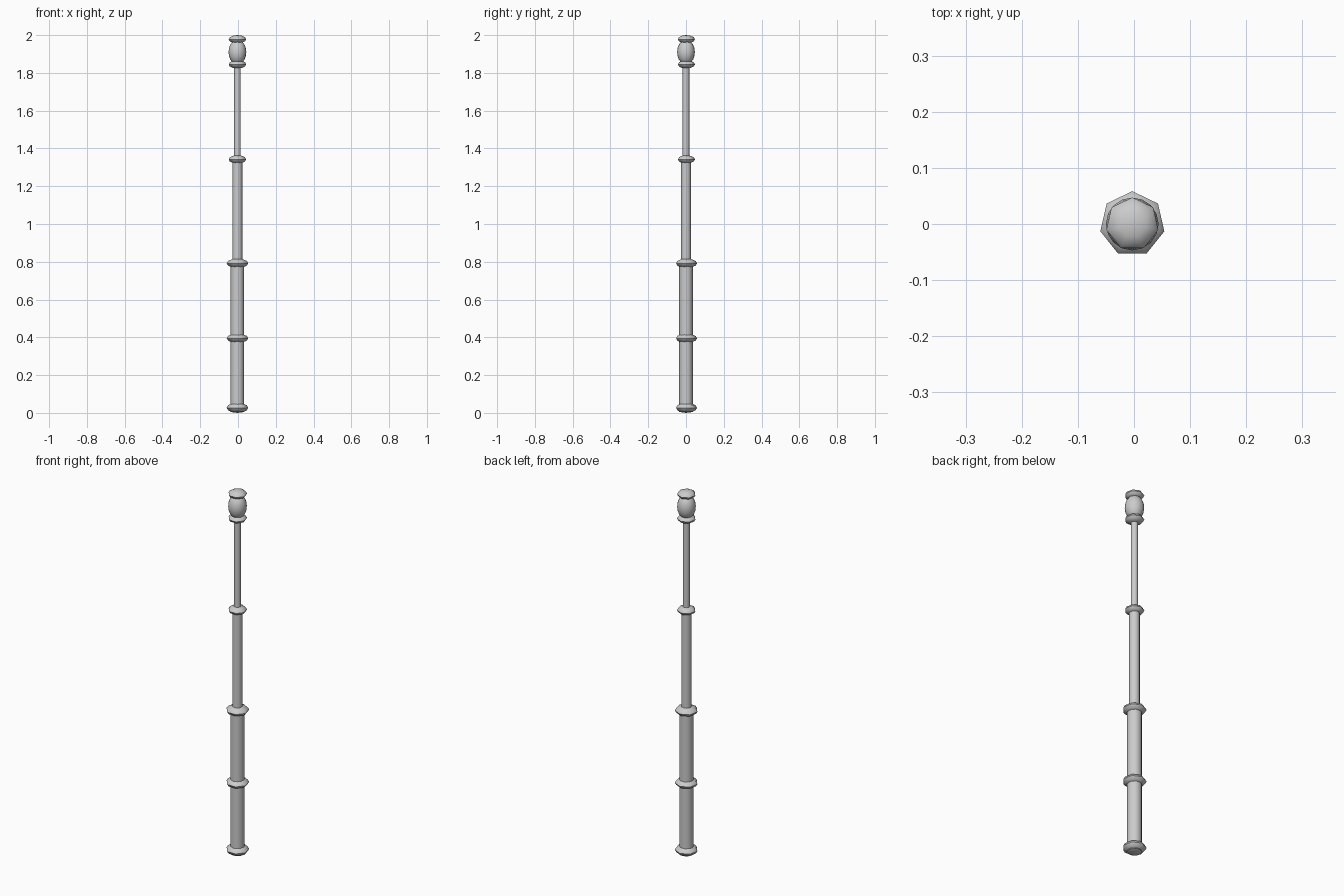
import bpy

if "Cube" in bpy.data.objects:
    bpy.data.objects.remove(bpy.data.objects["Cube"])

CX = -0.003  # seven-sided parts sit slightly off so the bounds are centred


def smooth(ob, name):
    ob.name = name
    bpy.ops.object.shade_smooth_by_angle(angle=0.9)


def bead(name, z, r, half, segs=7, rings=6):
    # flattened low-poly sphere
    bpy.ops.mesh.primitive_uv_sphere_add(segments=segs, ring_count=rings, radius=1, location=(CX, 0, z))
    ob = bpy.context.object
    ob.scale = (r, r, half)
    bpy.ops.object.transform_apply(location=False, rotation=False, scale=True)
    smooth(ob, name)


def tube(name, z0, z1, r, segs=12):
    bpy.ops.mesh.primitive_cylinder_add(vertices=segs, radius=r, depth=z1 - z0,
                                        location=(CX, 0, (z0 + z1) / 2))
    smooth(bpy.context.object, name)


# Telescoping shaft, thinner towards the top
tube("shaft_lower", 0.005, 0.79, 0.036)
tube("shaft_middle", 0.79, 1.34, 0.026)
tube("shaft_upper", 1.34, 1.85, 0.0175)

# Collars around the joints
for name, z, r, half in [("base_collar", 0.027, 0.0585, 0.027),
                         ("lower_collar", 0.395, 0.0585, 0.025),
                         ("middle_collar", 0.792, 0.0585, 0.025),
                         ("upper_collar", 1.342, 0.0475, 0.022),
                         ("finial_collar", 1.845, 0.0475, 0.022),
                         ("finial_cap", 1.978, 0.0475, 0.022)]:
    bead(name, z, r, half)

# Rounded finial body
bead("finial_ball", 1.91, 0.047, 0.066, 16, 10)
